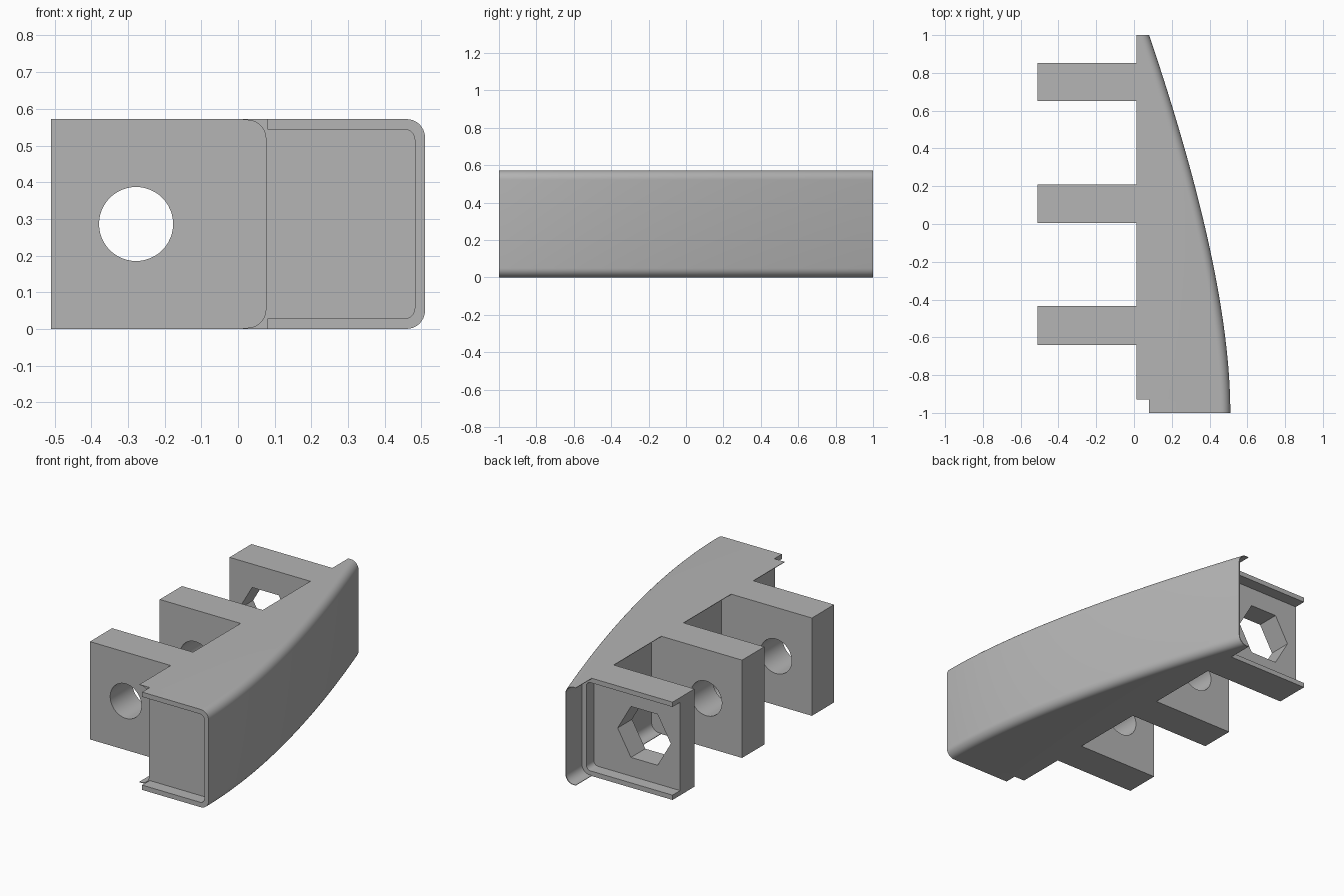
import bpy, bmesh, math
from mathutils import Vector

cube = bpy.data.objects.get("Cube")
if cube:
    bpy.data.objects.remove(cube, do_unlink=True)

H = 0.572        # overall height
LIP = 0.013      # inner edge of the thin lips
WALL = 0.076     # inner wall plane
SKIN = 0.003     # lip thickness
DEPTH = 0.07     # depth of the end recesses
MID = H / 2

grey = bpy.data.materials.new("plain_grey")
grey.use_nodes = True
grey.diffuse_color = (0.46, 0.46, 0.46, 1)
grey.node_tree.nodes["Principled BSDF"].inputs["Base Color"].default_value = (0.46, 0.46, 0.46, 1)


def loft(name, sections):
    """Skin a list of equal-length closed sections and cap both ends."""
    bm = bmesh.new()
    rings = [[bm.verts.new(p) for p in s] for s in sections]
    n = len(rings[0])
    for a, b in zip(rings, rings[1:]):
        for i in range(n):
            j = (i + 1) % n
            bm.faces.new((a[i], a[j], b[j], b[i]))
    bm.faces.new(rings[0][::-1])
    bm.faces.new(rings[-1])
    bmesh.ops.recalc_face_normals(bm, faces=bm.faces)
    mesh = bpy.data.meshes.new(name)
    bm.to_mesh(mesh)
    bm.free()
    mesh.materials.append(grey)
    obj = bpy.data.objects.new(name, mesh)
    bpy.context.collection.objects.link(obj)
    return obj


def prism(name, outline, y0, y1):
    """Extrude an x-z outline along y."""
    return loft(name, [[(x, y, z) for x, z in outline] for y in (y0, y1)])


def box(name, x0, x1, y0, y1, z0, z1):
    return prism(name, [(x0, z0), (x1, z0), (x1, z1), (x0, z1)], y0, y1)


def right_side(x, z0, z1, r, steps=8):
    """Points up the right side of a shape with two rounded corners."""
    angles = [math.pi / 2 * i / steps for i in range(steps + 1)]
    low = [(x - r + r * math.sin(a), z0 + r - r * math.cos(a)) for a in angles]
    return low + [(px, z0 + z1 - pz) for px, pz in reversed(low)]


def ngon(x, z, r, n):
    return [(x + r * math.cos(math.tau * i / n), z + r * math.sin(math.tau * i / n)) for i in range(n)]


def carve(obj, cutters):
    """Subtract the cutters, keep the result and drop the helpers."""
    for c in cutters:
        c.hide_render = True
        mod = obj.modifiers.new("cut", "BOOLEAN")
        mod.operation = "DIFFERENCE"
        mod.solver = "EXACT"
        mod.object = c
    bpy.context.view_layer.update()
    dg = bpy.context.evaluated_depsgraph_get()
    mesh = bpy.data.meshes.new_from_object(obj.evaluated_get(dg))
    obj.modifiers.clear()
    obj.data = mesh
    for c in cutters:
        bpy.data.objects.remove(c, do_unlink=True)


def finish(obj):
    bpy.ops.object.select_all(action="DESELECT")
    obj.select_set(True)
    bpy.context.view_layer.objects.active = obj
    bpy.ops.object.shade_smooth_by_angle(angle=math.radians(30))


# Curved shell: C-shaped section swept along a bowed outer edge
inner = right_side(WALL, SKIN, H - SKIN, 0.05)[::-1]
start, bend, end = Vector((0.51, -1)), Vector((0.51, -0.27)), Vector((0.08, 1))
sections = []
for i in range(33):
    t = i / 32
    p = start * (1 - t) ** 2 + bend * 2 * t * (1 - t) + end * t * t
    outline = [(LIP, 0)] + right_side(p.x, 0, H, 0.05) + [(LIP, H), (LIP, H - SKIN)] + inner + [(LIP, SKIN)]
    sections.append([(x, p.y, z) for x, z in outline])
shell = loft("curved_shell", sections)

# Front end: trimmed lips and a shallow open-sided recess
front_trim = box("front_trim", -0.1, 0.08, -1.1, -1 + DEPTH, -0.1, H + 0.1)
recess = [(0.0, 0.028)] + right_side(0.482, 0.028, H - 0.028, 0.028) + [(0.0, H - 0.028)]
front_recess = prism("front_recess", recess, -1.1, -1 + DEPTH)
carve(shell, [front_trim, front_recess])
finish(shell)

# Three mounting arms; the rear one has a hexagonal hole and a recessed back
for name, y0, y1 in (("front_arm", -0.64, -0.435), ("middle_arm", 0.005, 0.21), ("rear_arm", 0.65, 0.853)):
    arm = box(name, -0.51, WALL + 0.002, y0, y1, 0, H)
    if name == "rear_arm":
        pocket = [(-0.6, 0.028)] + right_side(0.048, 0.028, H - 0.028, 0.028) + [(-0.6, H - 0.028)]
        cutters = [prism("hex_hole", ngon(-0.278, MID, 0.172, 6), y0 - 0.1, y1 + 0.1),
                   prism("back_pocket", pocket, y1 - DEPTH, y1 + 0.1)]
    else:
        cutters = [prism("bolt_hole", ngon(-0.278, MID, 0.101, 48), y0 - 0.1, y1 + 0.1)]
    carve(arm, cutters)
    finish(arm)
